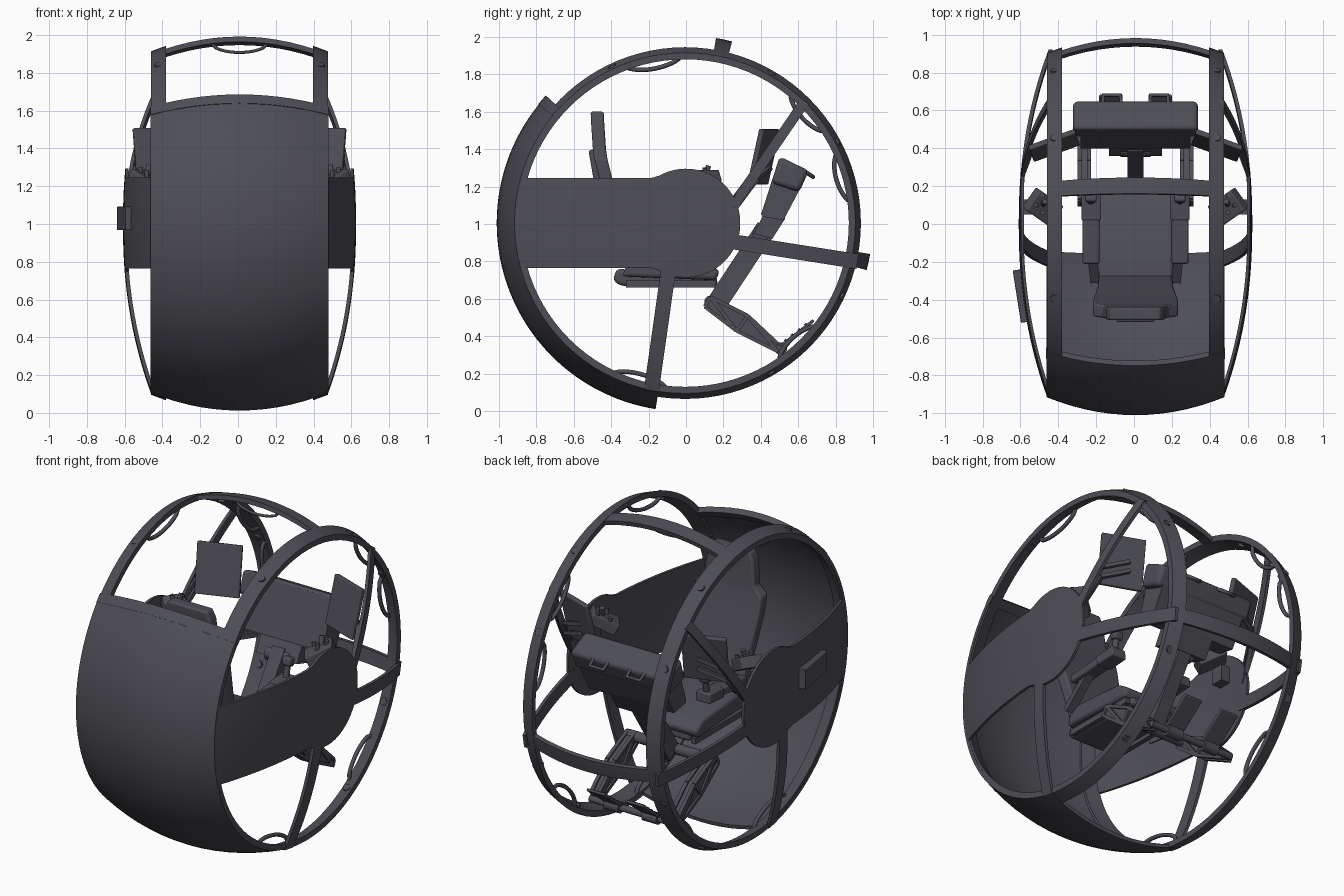
import bpy, bmesh, math
from mathutils import Vector, Matrix

if "Cube" in bpy.data.objects:
    bpy.data.objects.remove(bpy.data.objects["Cube"])

X0, CY, CZ = 0.008, -0.005, 1.005          # wheel centre
mat = bpy.data.materials.new("dark slate grey")
mat.diffuse_color = (0.075, 0.075, 0.092, 1)
mat.use_nodes = True
mat.node_tree.nodes["Principled BSDF"].inputs["Base Color"].default_value = mat.diffuse_color


def finish(name, bm, bevel=0, smooth=False):
    bmesh.ops.recalc_face_normals(bm, faces=bm.faces)
    me = bpy.data.meshes.new(name)
    bm.to_mesh(me)
    bm.free()
    me.materials.append(mat)
    ob = bpy.data.objects.new(name, me)
    bpy.context.collection.objects.link(ob)
    if bevel:
        m = ob.modifiers.new("bevel", 'BEVEL')
        m.width, m.segments, m.limit_method = bevel, 3, 'ANGLE'
    if smooth or bevel:
        bpy.ops.object.select_all(action='DESELECT')
        ob.select_set(True)
        bpy.context.view_layer.objects.active = ob
        bpy.ops.object.shade_smooth_by_angle(angle=math.radians(35))
    return ob


def loft(name, loops, wrap=False, bevel=0, smooth=False):
    """Skin closed loops of points; cap the ends unless wrapped."""
    bm = bmesh.new()
    rows = [[bm.verts.new(p) for p in lp] for lp in loops]
    n = len(rows[0])
    for i in range(len(rows) if wrap else len(rows) - 1):
        a, b = rows[i], rows[(i + 1) % len(rows)]
        for k in range(n):
            bm.faces.new((a[k], a[(k + 1) % n], b[(k + 1) % n], b[k]))
    if not wrap:
        bm.faces.new(rows[0])
        bm.faces.new(rows[-1])
    return finish(name, bm, bevel, smooth)


def prism(name, prof, x0, x1, bevel=0):
    return loft(name, [[(x, y, z) for y, z in prof] for x in (x0, x1)], bevel=bevel)


def box(name, c, size, rot=(0, 0, 0), bevel=0):
    bm = bmesh.new()
    bmesh.ops.create_cube(bm, size=1, matrix=Matrix.Diagonal((*size, 1)))
    ob = finish(name, bm, bevel)
    ob.location = c
    ob.rotation_euler = [math.radians(a) for a in rot]
    return ob


def bar(name, p, q, w, h=None, rnd=False):
    p, q = Vector(p), Vector(q)
    d = q - p
    m = Matrix.Translation((p + q) / 2) @ d.to_track_quat('Z', 'X').to_matrix().to_4x4()
    bm = bmesh.new()
    if rnd:
        bmesh.ops.create_cone(bm, cap_ends=True, segments=20, radius1=w, radius2=w, depth=d.length, matrix=m)
    else:
        bmesh.ops.create_cube(bm, size=1, matrix=m @ Matrix.Diagonal((w, h or w, d.length, 1)))
    return finish(name, bm, smooth=rnd)


def tube(name, pts, r):
    cu = bpy.data.curves.new(name, 'CURVE')
    cu.dimensions, cu.bevel_depth, cu.bevel_resolution, cu.use_fill_caps = '3D', r, 2, True
    sp = cu.splines.new('POLY')
    sp.points.add(len(pts) - 1)
    for s, p in zip(sp.points, pts):
        s.co = (*p, 1)
    sp.use_smooth = True
    cu.materials.append(mat)
    bpy.context.collection.objects.link(bpy.data.objects.new(name, cu))


def polar(x, r, deg):
    a = math.radians(deg)
    return (X0 + x, CY + r * math.cos(a), CZ + r * math.sin(a))


def barrel(x):
    return 1.003 - 0.43 * x * x


def revolve(name, xa, xb, thick, a0, a1, n, steps, lift=0):
    """Strip of the barrel surface, between two x values and two angles."""
    xs = [xa + (xb - xa) * i / steps for i in range(steps + 1)]
    prof = [(x, barrel(x) + lift) for x in xs] + [(x, barrel(x) - thick) for x in reversed(xs)]
    full = abs(a1 - a0) >= 360
    loops = [[polar(x, r, a0 + (a1 - a0) * i / n) for x, r in prof] for i in range(n if full else n + 1)]
    return loft(name, loops, wrap=full, smooth=True)


def curved_sheet(name, s, rows, thick=0.016):
    """Sheet of (y, z) rows wrapped on the domed side of the wheel."""
    def P(y, z, t):
        rho = math.hypot(y, z - 1.0)
        return (X0 + s * (0.617 - 0.152 * (rho / 0.92) ** 2.2 - t), y, z)
    loops = [[P(y, z, 0) for y, z in r] + [P(y, z, thick) for y, z in reversed(r)] for r in rows]
    return loft(name, loops, smooth=True)


# rear shield with rim, and two cross bars joining the rings
revolve("rear_shield", -0.471, 0.471, 0.02, 138, 261, 60, 14, 0.002)
revolve("shield_top_rim", -0.472, 0.472, 0.03, 137.5, 141, 3, 14, 0.005)
for a in (78, -12):
    revolve("cross_bar", -0.466, 0.466, 0.03, a - 2.5, a + 2.5, 3, 14, -0.002)
tube("cross_bar_handle", [polar(-0.145 + 0.29 * i / 14, 0.965 - 0.045 * math.sin(math.pi * i / 14) ** 0.5, 79)
                          for i in range(15)], 0.008)

for s in (-1, 1):
    # wheel ring, grab handles and studs
    revolve("wheel_ring", s * 0.388, s * 0.468, 0.035, 0, 360, 96, 3)
    for a, half in ((101, 10), (42, 9), (16, 9), (-47, 9), (-106, 10)):
        pts = [polar(s * 0.40, 0.905 - 0.065 * math.sin(math.pi * i / 16) ** 0.5, a - half + half * i / 8)
               for i in range(17)]
        tube("grab_handle", pts, 0.012)
    for a in (115, 60, 28, -25, -60):
        r = barrel(0.427)
        bar("ring_stud", polar(s * 0.427, r - 0.045, a), polar(s * 0.428, r + 0.004, a), 0.022, rnd=True)

    # side plate with round hub end, front end following the ring
    ys = [-0.93 + 0.93 * i / 20 for i in range(18)]
    ys += [0.29 * math.sin(math.radians(t)) for t in range(-26, 89, 5)]
    rows = []
    for y in sorted(ys):
        circ = math.sqrt(max(0.29 ** 2 - y * y, 0.0001))
        h = max(0.24, circ) if y < 0 else circ
        row = []
        for k in range(11):
            z = 1.005 + h * (k / 5 - 1)
            end = math.sqrt(0.915 ** 2 - (z - 1.005) ** 2)
            row.append((y if y > -0.4 else -0.4 + (y + 0.4) / 0.53 * (end - 0.4), z))
        rows.append(row)
    curved_sheet("side_plate", s, rows)

    # curved struts from hub to ring
    for (y0, z0), (y1, z1), w in (((-0.09, 0.78), (-0.185, 0.11), 0.08), ((0.22, 0.91), (0.915, 0.80), 0.08),
                                  ((0.22, 1.05), (0.635, 1.655), 0.055)):
        d = Vector((y1 - y0, z1 - z0))
        nrm = Vector((-d.y, d.x)).normalized() * w / 2
        rows = []
        for i in range(17):
            c = Vector((y0, z0)) + d * i / 16
            rows.append([tuple(c - nrm), tuple(c), tuple(c + nrm)])
        curved_sheet("hub_strut", s, rows, 0.02)

    # side display on twin arms
    cx = X0 + s * 0.43
    box("side_display", (cx, 0.415, 1.36), (0.26, 0.028, 0.30), (-13, 0, -s * 20), 0.006)
    for dz in (0, 0.06):
        bar("display_arm", (X0 + s * 0.595, 0.26, 1.08 + dz), (X0 + s * 0.55, 0.38, 1.24 + dz), 0.022)
        bar("display_arm", (X0 + s * 0.55, 0.38, 1.24 + dz), (X0 + s * 0.40, 0.45, 1.30 + dz), 0.022)

    # side control box with knobs
    kx = X0 + s * 0.49
    box("control_box", (kx, 0.09, 1.22), (0.17, 0.13, 0.07), (0, -s * 28, s * 35), 0.008)
    box("control_bracket", (X0 + s * 0.565, 0.09, 1.14), (0.06, 0.08, 0.10))
    for dx, dy in ((-0.05, 0.01), (0, 0.05), (0.03, 0.0), (0.0, -0.04)):
        bar("control_knob", (kx + s * dx, 0.10 + dy, 1.22 + 0.5 * dx), (kx + s * dx * 1.2, 0.10 + dy, 1.285 + 0.5 * dx),
            0.012, rnd=True)
    bar("control_lever", (kx, 0.10, 1.24), (kx - s * 0.01, 0.12, 1.31), 0.014, rnd=True)

    # armrest, its post and hand stick
    ax = X0 + s * 0.235
    box("armrest", (ax, -0.09, 0.95), (0.09, 0.24, 0.05), (4, 0, 0), 0.012)
    box("armrest_control", (ax, 0.09, 0.96), (0.10, 0.14, 0.06), (4, 0, 0), 0.008)
    bar("armrest_post", (ax, -0.10, 0.94), (ax - s * 0.02, -0.30, 0.80), 0.04, 0.05)
    bar("hand_stick", (ax, 0.12, 0.98), (ax, 0.14, 1.08), 0.018, rnd=True)
    box("hand_stick_grip", (ax, 0.14, 1.08), (0.06, 0.05, 0.05), (-10, 0, 0), 0.012)

    # seat rail
    bar("seat_rail", (X0 + s * 0.17, -0.32, 0.68), (X0 + s * 0.17, 0.16, 0.68), 0.035, 0.03)

    # leg truss: two web faces with chords and zigzag
    top = [(0.13, 0.61), (0.33, 0.51), (0.49, 0.36)]
    low = [(0.10, 0.56), (0.27, 0.43), (0.49, 0.32)]
    tx = X0 + s * 0.27
    prism("leg_truss_web", top + low[::-1], tx - 0.025, tx + 0.025)
    for tx in (tx - 0.025, tx + 0.025):
        for path in (top, low, [low[0], top[0], low[1], top[1], low[2]]):
            for a, b in zip(path, path[1:]):
                bar("leg_truss_bar", (tx, *a), (tx, *b), 0.02, 0.022)

    # foot pedal with raised treads
    px = X0 + s * 0.13
    dy, dz = 0.18, 0.14
    tilt = math.degrees(math.atan2(dz, dy))
    box("foot_pedal", (px, 0.59, 0.415), (0.125, 0.23, 0.016), (tilt, 0, 0), 0.006)
    for t in (-0.3, -0.1, 0.1, 0.3):
        box("pedal_tread", (px, 0.59 + dy * t - 0.005, 0.415 + dz * t + 0.007), (0.09, 0.015, 0.012), (tilt, 0, 0))
    bar("pedal_hinge", (px - 0.05, 0.505, 0.335), (px + 0.05, 0.505, 0.335), 0.034, rnd=True)

    # carry handle on the console
    hx = X0 + s * 0.125
    tube("console_handle", [(hx - 0.05, 0.62, 1.29), (hx - 0.045, 0.68, 1.25), (hx + 0.045, 0.68, 1.25),
                            (hx + 0.05, 0.62, 1.29)], 0.011)

# shafts at both ends of the leg truss
bar("truss_shaft", (X0 - 0.29, 0.13, 0.585), (X0 + 0.29, 0.13, 0.585), 0.032, rnd=True)
bar("pedal_shaft", (X0 - 0.29, 0.505, 0.335), (X0 + 0.29, 0.505, 0.335), 0.02, rnd=True)

# seat: cushion, pan, leaning backrest with headrest
prism("seat_cushion", [(-0.34, 0.72), (-0.30, 0.83), (0.10, 0.80), (0.18, 0.75), (0.16, 0.70)],
      X0 - 0.20, X0 + 0.20, 0.02)
prism("seat_pan", [(-0.39, 0.70), (-0.37, 0.76), (0.16, 0.74), (0.17, 0.67), (-0.35, 0.67)],
      X0 - 0.15, X0 + 0.15, 0.02)
rows = []
for z, y, w in ((0.76, -0.29, 0.19), (1.0, -0.36, 0.20), (1.25, -0.43, 0.225), (1.35, -0.455, 0.225),
                (1.40, -0.462, 0.17), (1.55, -0.472, 0.155), (1.60, -0.474, 0.13)):
    rows.append([(X0 - w, y - 0.035, z), (X0 + w, y - 0.035, z), (X0 + w, y + 0.035, z), (X0 - w, y + 0.035, z)])
loft("seat_back", rows, bevel=0.012)
box("seat_back_spine", (X0, -0.47, 1.25), (0.2, 0.05, 0.3), (10, 0, 0), 0.012)

# main console: case, screen, neck and column
prism("console_case", [(0.50, 1.36), (0.655, 1.285), (0.605, 1.17), (0.455, 1.22)], X0 - 0.33, X0 + 0.33, 0.025)
prism("console_lower", [(0.465, 1.24), (0.61, 1.19), (0.52, 1.02), (0.405, 1.04)], X0 - 0.29, X0 + 0.29)
prism("console_screen", [(0.495, 1.345), (0.505, 1.34), (0.412, 1.045), (0.40, 1.05)], X0 - 0.29, X0 + 0.29)
prism("console_neck", [(0.42, 1.06), (0.53, 1.03), (0.46, 0.92), (0.36, 0.95)], X0 - 0.14, X0 + 0.14)
bar("console_column", (X0, 0.43, 0.98), (X0, 0.16, 0.57), 0.11, 0.085)
bar("column_joint", (X0 - 0.08, 0.40, 0.95), (X0 + 0.08, 0.40, 0.95), 0.045, rnd=True)

# junction box outside the left plate
box("junction_box", (-0.592, -0.38, 1.03), (0.055, 0.28, 0.125), (0, 0, 9), 0.004)
